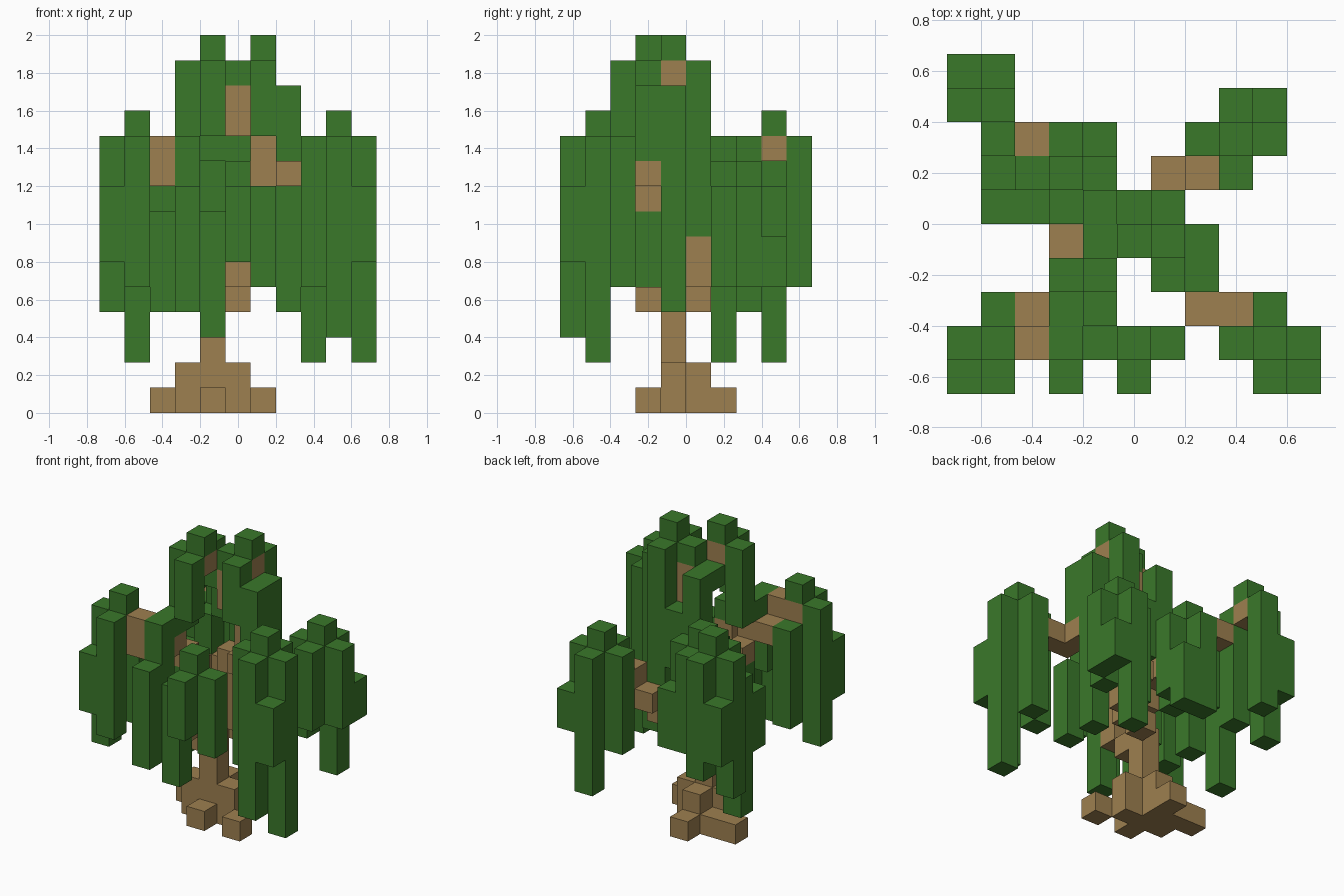
import bpy
import bmesh
from mathutils import Vector

if "Cube" in bpy.data.objects:
    bpy.data.objects.remove(bpy.data.objects["Cube"])

UNIT = 2 / 15  # edge length of one block
AXES = [Vector(axis) for axis in ((1, 0, 0), (0, 1, 0), (0, 0, 1))]
COMPASS = {"east": (1, 0), "west": (-1, 0), "north": (0, 1), "south": (0, -1)}

wood = {}
foliage = {}


def make_material(name, colour):
    material = bpy.data.materials.new(name)
    material.use_nodes = True
    material.diffuse_color = colour
    shader = next(n for n in material.node_tree.nodes if n.type == "BSDF_PRINCIPLED")
    shader.inputs["Base Color"].default_value = colour
    return material


def limb(name, *points):
    """Lay wooden blocks along a path, one block per step."""
    blocks = wood.setdefault(name, set())
    for start, end in zip(points, points[1:]):
        start, end = Vector(start), Vector(end)
        steps = int(max(abs(d) for d in end - start))
        for step in range(steps + 1):
            spot = start.lerp(end, step / steps)
            blocks.add(tuple(round(c) for c in spot))


def hang(name, x, y, low, high):
    """Hang one column of leaves."""
    blocks = foliage.setdefault(name, set())
    blocks.update((x, y, z) for z in range(low, high))


def cluster(name, x, y, top, corner=None, **arms):
    """Cap a branch tip and hang a column on each named side, down to its height."""
    hang(name, x, y, top - 1, top)
    for side, low in arms.items():
        dx, dy = COMPASS[side]
        hang(name, x + dx, y + dy, low, top - 1)
    if corner:
        dx, dy, low = corner
        hang(name, x + dx, y + dy, low, top - 3)


def build_blocks(name, blocks, filled, material):
    """Make one part from blocks, keeping only the faces open to the air."""
    bm = bmesh.new()
    for cell in sorted(blocks):
        centre = Vector(cell) + (AXES[1] + AXES[2]) / 2
        for k, axis in enumerate(AXES):
            u, v = AXES[k - 2] / 2, AXES[k - 1] / 2
            for side in (-1, 1):
                normal = axis * side
                if tuple(round(c) for c in Vector(cell) + normal) in filled:
                    continue
                middle = centre + normal / 2
                corners = [middle - u - v, middle + u - v, middle + u + v, middle - u + v]
                if side < 0:
                    corners.reverse()
                bm.faces.new([bm.verts.new(c * UNIT) for c in corners])
    bmesh.ops.remove_doubles(bm, verts=bm.verts, dist=UNIT / 100)
    # Merge flat neighbouring faces into long planks
    bmesh.ops.dissolve_limit(bm, angle_limit=0.01, verts=bm.verts, edges=bm.edges)
    mesh = bpy.data.meshes.new(name)
    bm.to_mesh(mesh)
    bm.free()
    mesh.materials.append(material)
    bpy.context.collection.objects.link(bpy.data.objects.new(name, mesh))


# Crooked trunk, forking at the crown
limb("trunk", (-1, -1, 0), (-1, -1, 4), (0, -1, 5), (0, -1, 8), (1, -1, 9),
     (1, -1, 10), (0, -1, 11), (0, -1, 12), (1, -1, 13))
limb("crown_fork", (0, -1, 12), (-1, -2, 13))

# Root flare, two blocks high, then the spreading root ends
for level in (0, 1):
    limb("root_flare", (-2, -1, level), (0, -1, level))
    limb("root_flare", (-1, -1, level), (-1, 0, level))
limb("roots", (-3, 0, 0), (-1, 0, 0))
limb("roots", (-1, -2, 0), (-1, 1, 0))
limb("roots", (0, -1, 0), (1, -2, 0))

# Branches
limb("front_branch", (-1, -2, 4), (-1, -3, 5), (-1, -3, 6), (0, -4, 8))
limb("front_left_branch", (1, -1, 9), (2, -2, 9), (2, -3, 9), (3, -3, 9), (4, -4, 10))
limb("front_right_branch", (-1, -1, 6), (-2, -1, 7), (-2, -3, 9), (-3, -3, 9),
     (-3, -4, 9), (-3, -4, 10), (-4, -4, 10))
limb("back_right_branch", (-1, 0, 7), (-4, 3, 10))
limb("back_left_branch", (0, 0, 4), (1, 0, 5), (1, 0, 6), (1, 1, 6), (2, 1, 7), (3, 2, 8))

# Crown leaves
cluster("crown_left_leaves", 1, -1, 15, west=13, north=7, south=11)
hang("crown_left_leaves", 2, -1, 4, 13)
hang("crown_left_leaves", 2, -2, 10, 13)
cluster("crown_right_leaves", -1, -2, 15, west=10, south=11)
hang("crown_right_leaves", -1, -1, 12, 13)
hang("crown_right_leaves", -1, 0, 10, 13)
hang("crown_right_leaves", 0, 0, 8, 11)

# Outer leaves at the four branch tips
cluster("front_left_leaves", 4, -4, 12, (1, -1, 6), east=2, west=5, north=5, south=3)
cluster("back_left_leaves", 3, 2, 10, (1, 1, 5), east=5, west=4, north=2, south=5)
cluster("back_right_leaves", -4, 3, 12, (-1, 1, 6), west=4, north=5, south=5)
cluster("front_right_leaves", -4, -4, 12, (-1, -1, 6), west=4, south=5)
hang("front_right_leaves", -4, -3, 5, 10)

# Inner leaves
cluster("front_leaves", 0, -4, 10, east=5, south=6)
hang("front_leaves", -1, -4, 3, 8)
hang("inner_front_leaves", -2, -4, 7, 11)
hang("inner_front_leaves", -2, -3, 10, 11)
hang("inner_front_leaves", -2, -5, 4, 9)
hang("inner_front_leaves", -2, -2, 5, 8)
cluster("inner_back_leaves", -2, 1, 11, (1, 1, 5), east=6, west=6, north=5, south=6)
hang("side_leaves", -4, 1, 2, 9)
hang("side_leaves", -4, 0, 5, 8)
hang("side_leaves", -3, 0, 4, 8)

# Wood wins wherever a leaf column passes through it
wooden = set().union(*wood.values())
filled = wooden.union(*foliage.values())
bark = make_material("bark brown", (0.34, 0.215, 0.08, 1))
leaf = make_material("leaf green", (0.042, 0.188, 0.023, 1))
for part, blocks in wood.items():
    build_blocks(part, blocks, filled, bark)
for part, blocks in foliage.items():
    build_blocks(part, blocks - wooden, filled, leaf)
